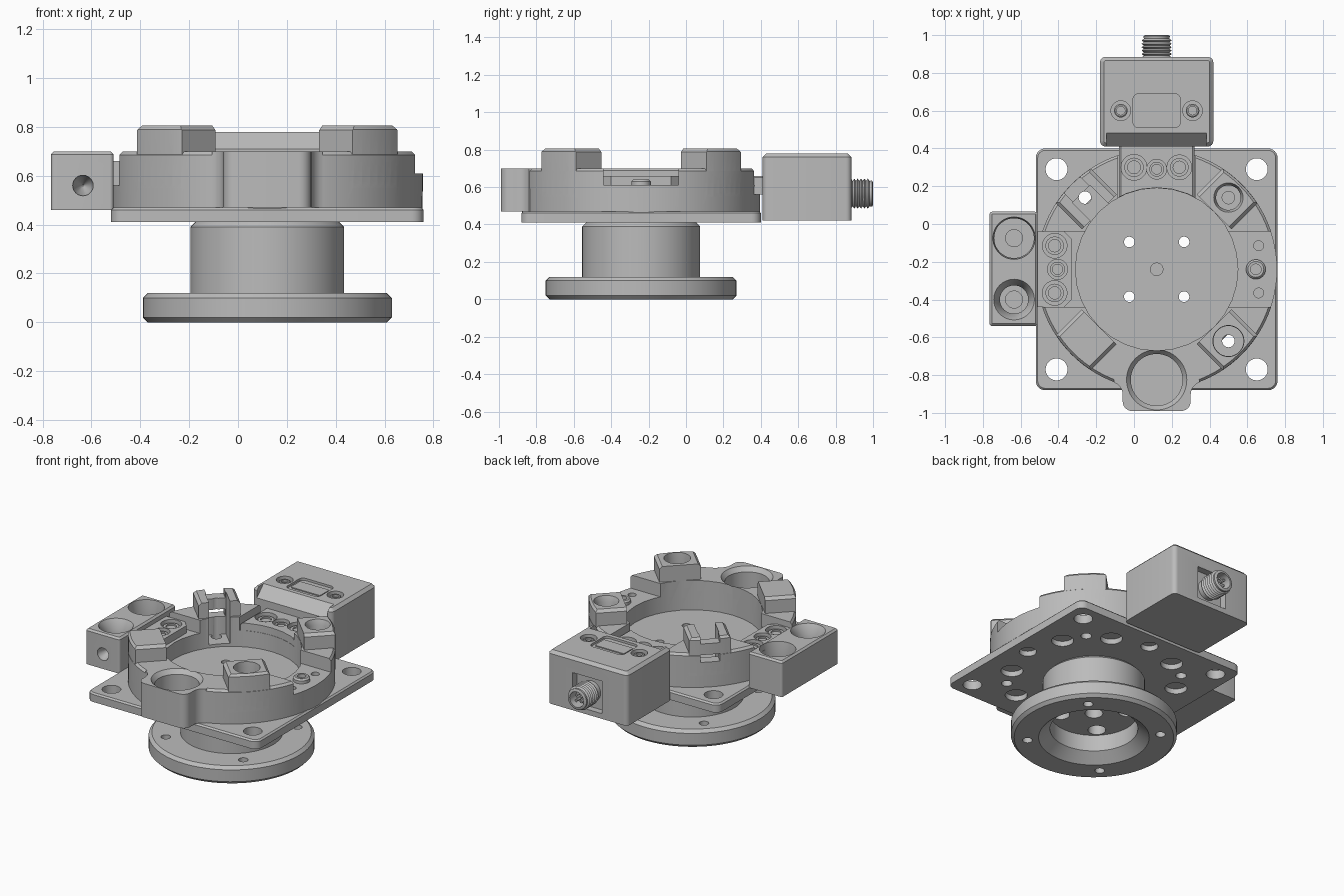
import bpy, bmesh, math
from mathutils import Matrix, Vector

if "Cube" in bpy.data.objects:
    bpy.data.objects.remove(bpy.data.objects["Cube"])

GREY = (0.5, 0.5, 0.5, 1)
metal = bpy.data.materials.new("machined grey")
metal.use_nodes = True
metal.diffuse_color = GREY
metal.node_tree.nodes["Principled BSDF"].inputs["Base Color"].default_value = GREY

CX, CY = 0.12, -0.24          # axis of the round body
parts = []


def finish(name, bm, keep=True):
    bmesh.ops.recalc_face_normals(bm, faces=bm.faces)
    me = bpy.data.meshes.new(name)
    bm.to_mesh(me)
    bm.free()
    me.materials.append(metal)
    ob = bpy.data.objects.new(name, me)
    bpy.context.collection.objects.link(ob)
    if keep:
        parts.append(ob)
    return ob


def bevel(bm, size, pick, segments=1):
    """Bevel the edges whose direction and middle satisfy pick."""
    edges = [e for e in bm.edges
             if pick((e.verts[1].co - e.verts[0].co).normalized(),
                     (e.verts[0].co + e.verts[1].co) / 2)]
    bmesh.ops.bevel(bm, geom=edges, offset=size, segments=segments,
                    profile=0.5, affect='EDGES')


def box(name, lo, hi, keep=False, corner=0, rim=0, turn=None):
    lo, hi = Vector(lo), Vector(hi)
    bm = bmesh.new()
    bmesh.ops.create_cube(bm, size=1)
    for v in bm.verts:
        v.co = Vector(a * b for a, b in zip(v.co, hi - lo)) + (lo + hi) / 2
    if corner:
        bevel(bm, corner, lambda d, m: abs(d.z) > 0.9, 6)
    if rim:
        bevel(bm, rim, lambda d, m: abs(d.z) < 0.1 and m.z > hi.z - 0.001)
    if turn is not None:
        bm.transform(Matrix.Translation((CX, CY, 0)) @ Matrix.Rotation(turn, 4, 'Z'))
    return finish(name, bm, keep)


def prism(name, pts, z0, z1, keep=False):
    bm = bmesh.new()
    face = bm.faces.new([bm.verts.new((x, y, z0)) for x, y in pts])
    ext = bmesh.ops.extrude_face_region(bm, geom=[face])["geom"]
    for v in ext:
        if isinstance(v, bmesh.types.BMVert):
            v.co.z = z1
    return finish(name, bm, keep)


def lathe(name, profile, at=(CX, CY, 0), keep=False, rot=None, steps=64):
    bm = bmesh.new()
    vs = [bm.verts.new((r, 0, z)) for r, z in profile]
    es = [bm.edges.new(p) for p in zip(vs, vs[1:])]
    bmesh.ops.spin(bm, geom=vs + es, axis=(0, 0, 1), cent=(0, 0, 0),
                   angle=math.tau, steps=steps)
    bmesh.ops.remove_doubles(bm, verts=bm.verts, dist=1e-5)
    bm.transform(Matrix.Translation(at) @ (rot or Matrix()))
    return finish(name, bm, keep)


def combine(ob, tool, op='DIFFERENCE'):
    mod = ob.modifiers.new("combine", 'BOOLEAN')
    mod.operation, mod.solver, mod.object = op, 'EXACT', tool
    dg = bpy.context.evaluated_depsgraph_get()
    me = bpy.data.meshes.new_from_object(ob.evaluated_get(dg))
    ob.modifiers.clear()
    ob.data = me
    bpy.data.objects.remove(tool)


def hole(ob, x, y, r, z0, z1, rot=None, z=0):
    combine(ob, lathe("cutter", [(0, z0), (r, z0), (r, z1), (0, z1)], (x, y, z), rot=rot, steps=32))


def polar(r, deg, x=CX, y=CY):
    a = math.radians(deg)
    return x + r * math.cos(a), y + r * math.sin(a)


DIAG = (45, 135, 225, 315)
BACK_HOLES = ((0.0, 0.30, 0.068), (0.12, 0.29, 0.052), (0.24, 0.30, 0.065))
LEFT_HOLES = ((-0.42, -0.115, 0.065), (-0.405, -0.24, 0.053), (-0.42, -0.365, 0.065))

# Flanged hub with a stepped bore
hub = lathe("flanged_hub", [(0, 0.17), (0.27, 0.17), (0.27, 0.06), (0.34, 0), (0.49, 0),
                            (0.51, 0.02), (0.51, 0.10), (0.49, 0.12), (0.315, 0.12),
                            (0.315, 0.39), (0.295, 0.41), (0.295, 0.44), (0, 0.44)], keep=True)
for d in DIAG:
    hole(hub, *polar(0.41, d), 0.03, -0.1, 0.2)
    hole(hub, *polar(0.205, d), 0.055, 0.1, 0.36)
hole(hub, CX, CY, 0.055, 0.1, 0.36)

# Square mounting plate with a ring of recesses underneath
plate = box("mounting_plate", (-0.52, -0.88, 0.41), (0.76, 0.40, 0.47), True, 0.05, 0.01)
for d in DIAG:
    hole(plate, *polar(0.53 * math.sqrt(2), d), 0.058, 0.3, 0.6)
    for side in (-17, 17):
        hole(plate, *polar(0.515, d + side), 0.068, 0.38, 0.445)
for d in (0, 90, 180):
    hole(plate, *polar(0.53, d), 0.053, 0.38, 0.445)

# Round housing
body = lathe("round_housing", [(0, 0.465), (0.636, 0.465), (0.638, 0.685), (0.625, 0.70), (0, 0.70)],
             keep=True, steps=96)

# Front boss, blended into the housing by fillets
half = [polar(0.07, a, 0.25, -0.9045) for a in range(110, 181, 10)]
half += [polar(0.05, a, 0.13, -0.94) for a in range(0, -91, -15)]
outline = [(CX + x, y) for x, y in half] + [(CX - x, y) for x, y in reversed(half)]
combine(body, prism("boss", outline + [(-0.1, -0.7), (0.34, -0.7)], 0.47, 0.70), 'UNION')

# Notches for the right, left and back tabs
combine(body, box("cutter", (0.45, -0.44, 0.61), (0.9, -0.04, 0.9)))
combine(body, box("cutter", (-0.7, -0.44, 0.61), (-0.2, -0.04, 0.9)))
combine(body, box("cutter", (-0.085, 0.1, 0.61), (0.325, 0.5, 0.9)))

# Four diagonal lugs trimmed to the outer radius
for d in DIAG:
    spin = Matrix.Translation((CX, CY, 0)) @ Matrix.Rotation(math.radians(d), 4, 'Z')
    lug = box("lug", (0.43, -0.13, 0.55), (0.70, 0.13, 0.805), turn=math.radians(d))
    combine(lug, lathe("trim", [(0, 0.4), (0.637, 0.4), (0.637, 0.79), (0.62, 0.81), (0, 0.81)],
                       steps=96), 'INTERSECT')
    for s in (-1, 1):
        edge_cut = box("cutter", (0.3, -0.02, -0.02), (0.8, 0.02, 0.02))
        edge_cut.matrix_world = (spin @ Matrix.Translation((0, s * 0.135, 0.81))
                                 @ Matrix.Rotation(math.pi / 4, 4, 'X'))
        combine(lug, edge_cut)
    combine(body, lug, 'UNION')

# Central recess and the front pocket
hole(body, CX, CY, 0.43, 0.50, 0.95)
combine(body, lathe("cutter", [(0, 0.5), (0.137, 0.5), (0.137, 0.67), (0.167, 0.71), (0, 0.71)],
                    (CX, -0.825, 0)))

# Lug details: screw seats on the right, an open slot and a channel on the left
for d, wide in ((45, 0.065), (315, 0.08)):
    combine(body, lathe("cutter", [(0, 0.66), (wide, 0.66), (wide, 0.77), (0.083, 0.82), (0, 0.82)],
                        (*polar(0.537, d), 0)))
back_left = math.radians(135)
combine(body, box("cutter", (0.3, -0.065, 0.52), (0.565, 0.065, 0.9), turn=back_left))
combine(body, box("cutter", (0.5, -0.06, 0.64), (0.8, 0.06, 0.69), turn=back_left))
combine(body, box("cutter", (0.5, -0.06, 0.765), (0.8, 0.06, 0.9), turn=back_left))
hole(body, CX, CY, 0.08, 0.3, 0.57, z=0.805,
     rot=Matrix.Rotation(math.radians(225), 4, 'Z') @ Matrix.Rotation(math.pi / 2, 4, 'Y'))

# Through holes shared by the housing, plate and hub
for ob in (body, plate):
    for d in (45, 135, 315):
        hole(ob, *polar(0.537, d), 0.033, 0.3, 0.9)
for ob in (body, plate, hub):
    hole(ob, CX, CY, 0.033, 0.1, 0.6)
    for d in DIAG:
        hole(ob, *polar(0.205, d), 0.028, 0.1, 0.6)
for y in (-0.115, -0.365):
    hole(body, 0.66, y, 0.026, 0.5, 0.7)

# Raised locating pin on the right notch
lathe("locating_pin", [(0, 0.59), (0.052, 0.59), (0.052, 0.63), (0.042, 0.64), (0.028, 0.64),
                       (0.028, 0.615), (0, 0.615)], (0.645, -0.24, 0), True, steps=32)

# Tabs that carry the side block and the connector box
left_tab = prism("left_tab", [(-0.53, -0.44), (-0.37, -0.44), (-0.33, -0.40), (-0.33, -0.08),
                              (-0.37, -0.04), (-0.53, -0.04)], 0.56, 0.66, True)
back_tab = box("back_tab", (-0.08, 0.1, 0.56), (0.32, 0.44, 0.66), True, rim=0.01)
for tab, spots in ((back_tab, BACK_HOLES), (left_tab, LEFT_HOLES)):
    hole(tab, CX, CY, 0.432, 0.4, 0.9)
    for x, y, r in spots:
        hole(tab, x, y, r, 0.63, 0.8)
        lathe("tab_screw", [(0, 0.60), (r * 0.75, 0.60), (r * 0.75, 0.645), (r * 0.5, 0.645),
                            (r * 0.5, 0.635), (0, 0.635)], (x, y, 0), True, steps=24)

# Left side block with two screw seats and a port
block = box("side_block", (-0.765, -0.54, 0.46), (-0.51, 0.065, 0.70), True, 0.015, 0.012)
for y, seat in ((-0.075, 0.105), (-0.40, 0.075)):
    combine(block, lathe("cutter", [(0, 0.50), (0.045, 0.50), (0.045, 0.59), (seat, 0.59),
                                    (seat, 0.64), (0.113, 0.71), (0, 0.71)], (-0.635, y, 0), steps=48))
turn_y = Matrix.Rotation(-math.pi / 2, 4, 'X')
combine(block, lathe("cutter", [(0, 0.10), (0.042, 0.02), (0.042, -0.05), (0, -0.05)],
                     (-0.635, -0.54, 0.56), rot=turn_y, steps=32))

# Connector box with a sloped front, screw holes and a label recess
case = box("connector_box", (-0.18, 0.41, 0.42), (0.42, 0.885, 0.78), True, 0.03, 0.02)
slope = box("cutter", (-0.145, -0.05, -0.05), (0.385, 0.05, 0.05))
slope.matrix_world = Matrix.Translation((0, 0.41, 0.78)) @ Matrix.Rotation(math.pi / 4, 4, 'X')
combine(case, slope)
for x in (-0.07, 0.31):
    hole(case, x, 0.60, 0.052, 0.73, 0.9)
    lathe("case_screw", [(0, 0.72), (0.036, 0.72), (0.036, 0.765), (0.03, 0.77), (0.022, 0.77),
                         (0.022, 0.755), (0, 0.755)], (x, 0.60, 0), True, steps=24)
combine(case, box("cutter", (-0.005, 0.51, 0.765), (0.245, 0.69, 0.9), corner=0.03))
box("label_plate", (0.01, 0.55, 0.763), (0.23, 0.65, 0.772), True, 0.01)
combine(case, box("cutter", (0.01, 0.84, 0.455), (0.23, 0.95, 0.675)))

# Threaded round socket and its pins
thread = [(0, 0.80), (0.068, 0.80), (0.068, 0.875)]
for i in range(6):
    thread += [(0.08, 0.882 + i * 0.018), (0.068, 0.891 + i * 0.018)]
thread += [(0.07, 0.995), (0.06, 1.0), (0.052, 1.0), (0.052, 0.93), (0, 0.93)]
lathe("threaded_socket", thread, (CX, 0, 0.565), True, turn_y, 32)
for d in DIAG:
    x, z = polar(0.026, d, CX, 0.565)
    lathe("socket_pin", [(0, 0.92), (0.009, 0.92), (0.009, 0.98), (0, 0.98)],
          (x, 0, z), True, turn_y, 12)

# Smooth the round faces and keep the edges crisp
for ob in bpy.context.view_layer.objects:
    ob.select_set(ob in parts)
bpy.context.view_layer.objects.active = body
bpy.ops.object.shade_smooth_by_angle(angle=math.radians(30))
